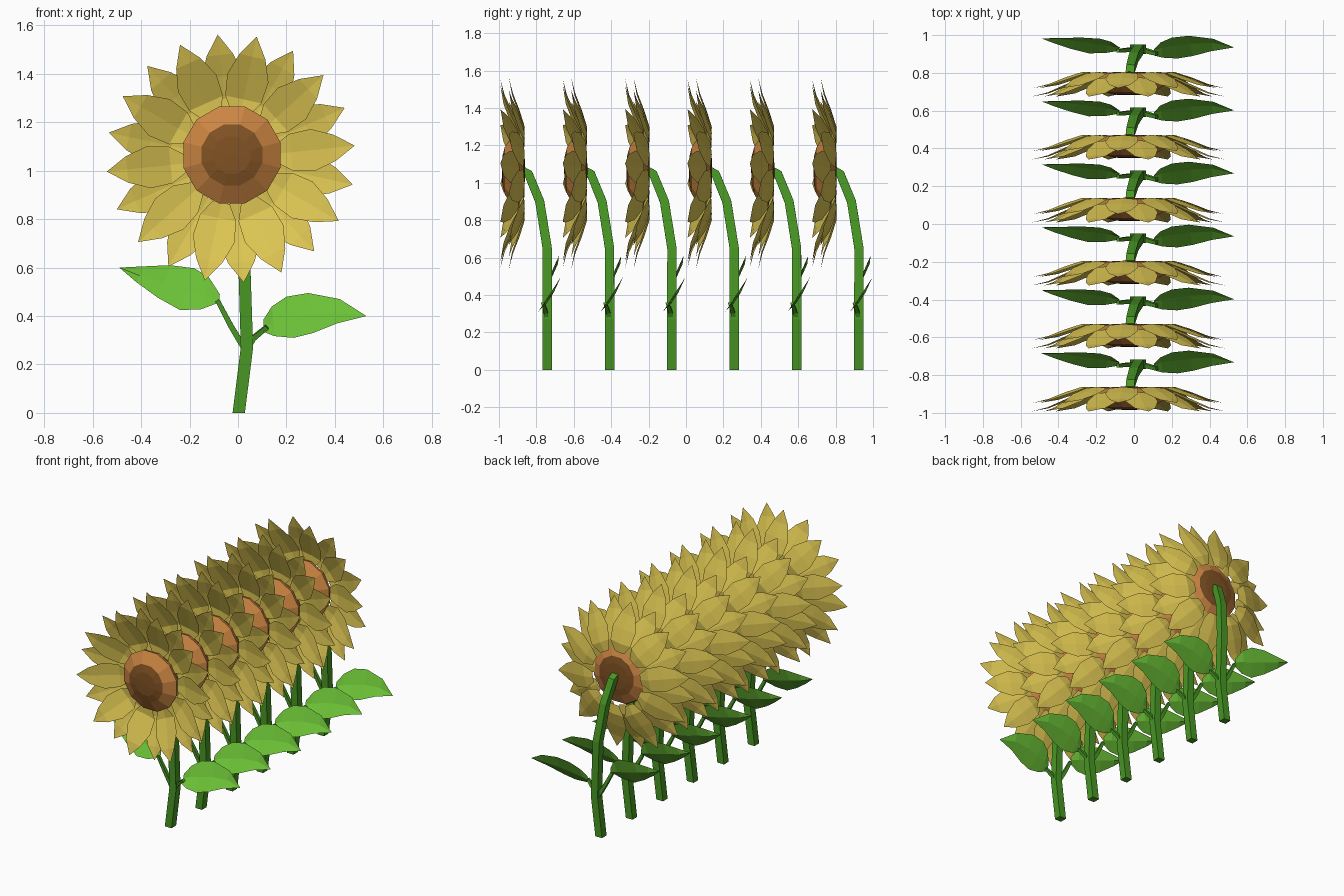
import bpy, bmesh, math
from mathutils import Vector

if "Cube" in bpy.data.objects:
    bpy.data.objects.remove(bpy.data.objects["Cube"])

def mat(name, rgb):
    m = bpy.data.materials.new(name)
    m.diffuse_color = (*rgb, 1)
    m.use_nodes = True
    m.node_tree.nodes["Principled BSDF"].inputs["Base Color"].default_value = m.diffuse_color
    return m

YELLOW = mat("petal_yellow", (0.72, 0.56, 0.085))
ORANGE = mat("disc_orange", (0.60, 0.235, 0.055))
BROWN = mat("disc_brown", (0.22, 0.085, 0.017))
STEM = mat("stem_green", (0.065, 0.31, 0.017))
LEAF = mat("leaf_green", (0.15, 0.54, 0.038))

def mesh(name, bm, mats):
    me = bpy.data.meshes.new(name)
    bm.to_mesh(me)
    bm.free()
    for m in mats:
        me.materials.append(m)
    return me

def blade(bm, rows):
    """Sheet through rows of (left, middle, right), closing to a tip point."""
    vs = [[bm.verts.new(p) for p in row] for row in rows]
    for a, b in zip(vs, vs[1:]):
        if len(b) == 1:
            for i in range(len(a) - 1):
                bm.faces.new((a[i], a[i + 1], b[0]))
        else:
            for i in range(len(a) - 1):
                bm.faces.new((a[i], a[i + 1], b[i + 1], b[i]))

def tube(bm, pts, radii, sides=4):
    """Capped tube along a path, flat sides facing the axes."""
    pts = [Vector(p) for p in pts]
    rings = []
    for i, p in enumerate(pts):
        t = (pts[min(i + 1, len(pts) - 1)] - pts[max(i - 1, 0)]).normalized()
        if i == 0 and p.z == 0:
            t = Vector((0, 0, 1))
        u = (Vector((1, 0, 0)) - t * t.x).normalized()
        v = t.cross(u)
        rings.append([bm.verts.new(p + radii[i] * (u * math.cos(a) + v * math.sin(a)))
                      for a in (2 * math.pi * (k + .5) / sides for k in range(sides))])
    for a, b in zip(rings, rings[1:]):
        for k in range(sides):
            j = (k + 1) % sides
            bm.faces.new((a[k], a[j], b[j], b[k]))
    bm.faces.new(rings[0][::-1])
    bm.faces.new(rings[-1])

# petals: two alternating layers of ten, sweeping towards the front
def petals():
    bm = bmesh.new()
    rs = (0.185, 0.25, 0.34, 0.43, 0.515)
    half = (0.035, 0.076, 0.087, 0.055, 0)
    layers = ((78, (-0.145, -0.145, -0.185, -0.225, -0.247)),
              (96, (-0.12, -0.117, -0.145, -0.18, -0.202)))
    for start, depth in layers:
        for k in range(10):
            a = math.radians(start + 36 * k)
            d = Vector((math.cos(a), 0, math.sin(a)))
            s = Vector((-d.z, 0, d.x))
            rows = []
            for r, w, y in zip(rs, half, depth):
                c = Vector((-0.03, y, 1.05)) + d * r
                e = Vector((0, -0.1 * w, 0))
                rows.append([c + s * w + e, c, c - s * w + e] if w else [c])
            blade(bm, rows)
    return mesh("petals", bm, [YELLOW])

# seed disc: faceted lens, brown in the middle of both sides
def seed_disc():
    bm = bmesh.new()
    n = 12
    prof = ((0.08, -0.237), (0.13, -0.224), (0.207, -0.178),
            (0.2, -0.155), (0.135, -0.125), (0.09, -0.118))
    rings = [[bm.verts.new((-0.025 + r * math.cos(2 * math.pi * (k + .5) / n), y,
                            1.065 + r * math.sin(2 * math.pi * (k + .5) / n)))
              for k in range(n)] for r, y in prof]
    for i, (a, b) in enumerate(zip(rings, rings[1:])):
        for k in range(n):
            j = (k + 1) % n
            f = bm.faces.new((a[k], a[j], b[j], b[k]))
            f.material_index = 1 if i in (0, 4) else 0
    for ring, y in ((rings[0], -0.24), (rings[-1], -0.115)):
        c = bm.verts.new((-0.025, y, 1.065))
        for k in range(n):
            bm.faces.new((ring[k], ring[(k + 1) % n], c)).material_index = 1
    bmesh.ops.recalc_face_normals(bm, faces=bm.faces)
    return mesh("seed_disc", bm, [ORANGE, BROWN])

# square stem bending forward to the head, with two leaf stalks
def stem():
    bm = bmesh.new()
    tube(bm, [(0.003, 0.003, 0), (0.037, 0.003, 0.27), (0.025, 0.003, 0.65),
              (0, -0.037, 0.9), (-0.018, -0.098, 1.05), (-0.022, -0.13, 1.065)],
         [0.036, 0.036, 0.035, 0.034, 0.032, 0.032])
    tube(bm, [(0.03, 0, 0.26), (-0.03, 0, 0.36), (-0.085, -0.005, 0.465)],
         [0.018, 0.016, 0.013])
    tube(bm, [(0.035, 0, 0.26), (0.065, -0.005, 0.31), (0.12, -0.02, 0.355)],
         [0.018, 0.016, 0.013])
    bmesh.ops.recalc_face_normals(bm, faces=bm.faces)
    return mesh("stem", bm, [STEM])

# leaves: sheets between an upper and a lower outline, leaning back with height
def leaves():
    bm = bmesh.new()
    left = (((-0.075, 0.49), (-0.08, 0.455)), ((-0.12, 0.56), (-0.155, 0.427)),
            ((-0.18, 0.597), (-0.24, 0.425)), ((-0.28, 0.61), (-0.33, 0.475)),
            ((-0.39, 0.605), (-0.42, 0.54)), ((-0.49, 0.6),))
    right = (((0.105, 0.385), (0.105, 0.335)), ((0.14, 0.44), (0.15, 0.317)),
             ((0.2, 0.48), (0.23, 0.31)), ((0.29, 0.495), (0.31, 0.33)),
             ((0.42, 0.47), (0.41, 0.37)), ((0.53, 0.40),))
    for outline, z0, slope in ((left, 0.465, 0.45), (right, 0.38, 0.65)):
        rows = []
        for st in outline:
            p = [Vector((x, slope * (z - z0), z)) for x, z in st]
            if len(p) == 2:
                p.insert(1, (p[0] + p[1]) / 2 + Vector((0, 0.012, -0.006)))
            rows.append(p)
        blade(bm, rows)
    return mesh("leaves", bm, [LEAF])

# six plants in a row, sharing meshes
parts = [petals(), seed_disc(), stem(), leaves()]
for i in range(6):
    for me in parts:
        ob = bpy.data.objects.new(f"{me.name}_{i + 1}", me)
        ob.location.y = -0.745 + i / 3
        bpy.context.collection.objects.link(ob)
